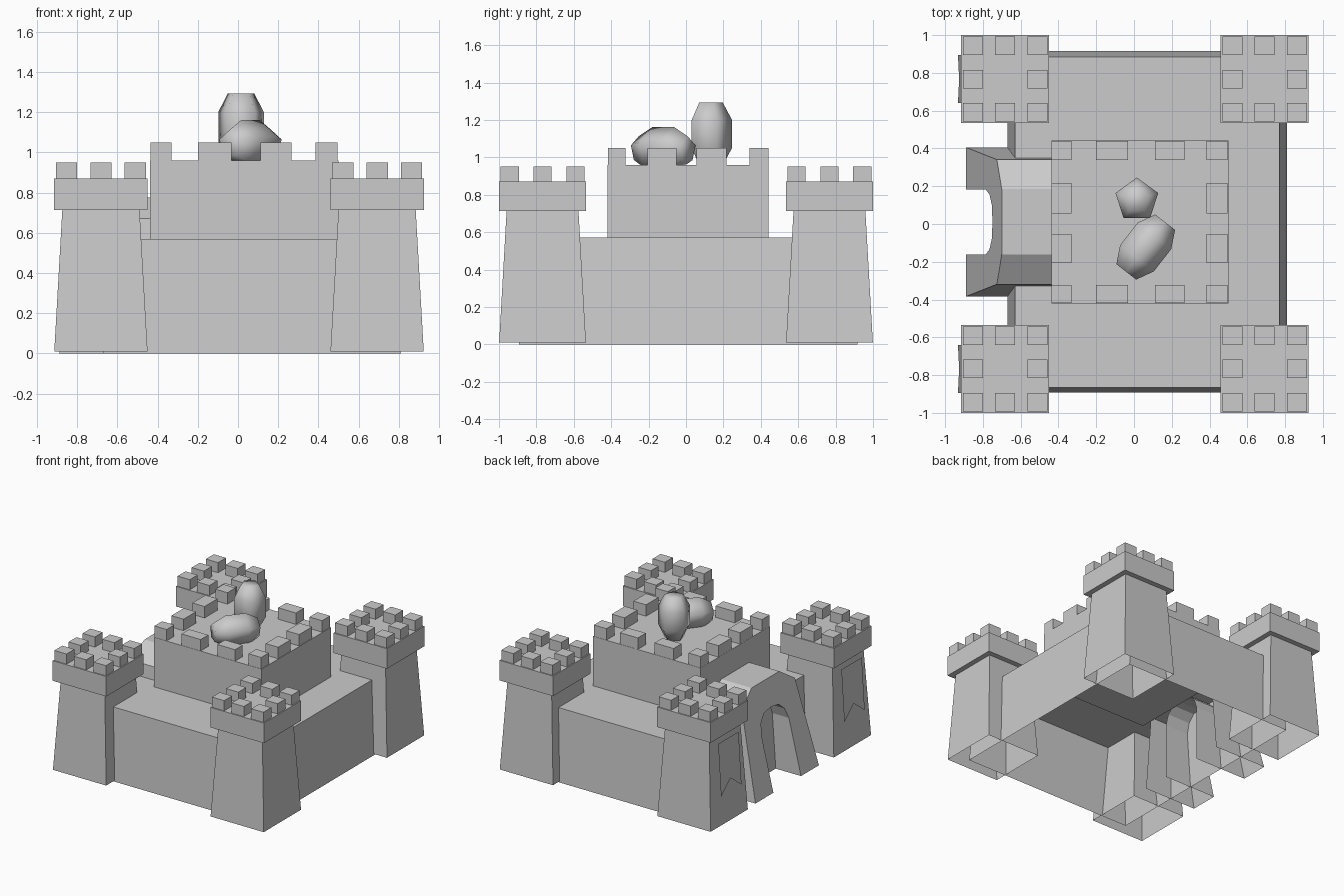
import bpy, bmesh
from math import sin, cos, pi, radians
from mathutils import Matrix, Vector

if "Cube" in bpy.data.objects:
    bpy.data.objects.remove(bpy.data.objects["Cube"])

CX, CY = 0.005, 0.003


def finish(name, bm):
    bmesh.ops.recalc_face_normals(bm, faces=bm.faces[:])
    me = bpy.data.meshes.new(name)
    bm.to_mesh(me)
    bm.free()
    ob = bpy.data.objects.new(name, me)
    bpy.context.collection.objects.link(ob)
    return ob


def loft(bm, rings, bottom=True, top=True):
    """Skin a stack of equal-length point rings, optionally capped."""
    vs = [[bm.verts.new(p) for p in r] for r in rings]
    n = len(rings[0])
    for a, b in zip(vs, vs[1:]):
        for i in range(n):
            j = (i + 1) % n
            bm.faces.new((a[i], a[j], b[j], b[i]))
    if bottom:
        bm.faces.new(vs[0][::-1])
    if top:
        bm.faces.new(vs[-1])


def rect(x0, x1, y0, y1, z):
    return [(x0, y0, z), (x1, y0, z), (x1, y1, z), (x0, y1, z)]


def square(cx, cy, h, z):
    return rect(cx - h, cx + h, cy - h, cy + h, z)


def box(bm, x, y, z):
    loft(bm, [rect(*x, *y, z[0]), rect(*x, *y, z[1])])


# sloped curtain walls, open underneath
bm = bmesh.new()
loft(bm, [rect(-0.67, 0.81, -0.893, 0.917, 0.0),
          rect(-0.63, 0.77, -0.865, 0.885, 0.57)], bottom=False)
finish("curtain_wall", bm)

# central keep with battlements
bm = bmesh.new()
box(bm, (-0.437, 0.5), (-0.42, 0.442), (0.54, 0.96))
finish("keep", bm)

bm = bmesh.new()
xs = [(-0.436, -0.33), (-0.2, -0.033), (0.112, 0.267), (0.385, 0.495)]
ys = [(-0.418, -0.323), (-0.207, -0.052), (0.055, 0.217), (0.34, 0.44)]
for i, x in enumerate(xs):
    for j, y in enumerate(ys):
        if i in (0, 3) or j in (0, 3):
            box(bm, x, y, (0.96, 1.05))
finish("keep_battlements", bm)

# four corner towers: tapered shaft, wide head, merlons
for sx in (-1, 1):
    for sy in (-1, 1):
        tx, ty = CX + sx * 0.687, sy * 0.767
        bm = bmesh.new()
        loft(bm, [square(tx, ty, 0.232, 0.01), square(tx, ty, 0.192, 0.715)],
             bottom=False, top=False)
        finish("tower_shaft", bm)
        bm = bmesh.new()
        loft(bm, [square(tx, ty, 0.233, 0.712), square(tx, ty, 0.233, 0.87)])
        finish("tower_head", bm)
        bm = bmesh.new()
        for i in (-1, 0, 1):
            for j in (-1, 0, 1):
                if i or j:
                    mx, my = tx + i * 0.171, ty + j * 0.176
                    box(bm, (mx - 0.053, mx + 0.053), (my - 0.049, my + 0.049),
                        (0.87, 0.95))
        finish("tower_merlons", bm)

# swallowtail banners on the gate side
for sy in (-1, 1):
    y = sy * 0.767
    bm = bmesh.new()
    pts = [(-0.127, 0.66), (-0.127, 0.25), (0, 0.35), (0.127, 0.25), (0.127, 0.66)]
    bm.faces.new([bm.verts.new((-0.932 + (z - 0.25) * 0.062, y + d, z))
                  for d, z in pts])
    finish("banner", bm)

# gatehouse: arched profile with a leaning front, running back to the keep
outer = [(0.395, 0.0), (0.33, 0.67), (0.173, 0.775)]
inner = [(0.172, 0.0), (0.172, 0.43), (0.145, 0.51), (0.09, 0.56)]
prof = outer + [(-y, z) for y, z in outer[::-1]]
prof += [(-y, z) for y, z in inner] + [(0, 0.575)] + inner[::-1]
front = [(-0.89 + 0.245 * z, y + 0.011, z) for y, z in prof]
back = [(-0.437, y + 0.011, z) for y, z in prof]
bm = bmesh.new()
loft(bm, [front, back], top=False)
# leg undersides stay open
bmesh.ops.delete(bm, geom=[f for f in bm.faces
                           if all(v.co.z < 0.001 for v in f.verts)],
                 context='FACES_ONLY')
finish("gatehouse", bm)


# two five-sided capsules lying on the keep roof
def capsule(name, matrix):
    bm = bmesh.new()
    loft(bm, [[(r * cos(pi / 2 + 2 * pi * k / 5), r * sin(pi / 2 + 2 * pi * k / 5), z)
               for k in range(5)]
              for r, z in ((0.07, -0.167), (0.119, -0.075),
                           (0.119, 0.075), (0.07, 0.167))])
    bm.transform(matrix)
    for f in bm.faces:
        f.smooth = True
    finish(name, bm)


capsule("standing_capsule", Matrix.Translation((0.015, 0.127, 1.125)))
axis = Vector((cos(radians(52)), sin(radians(52)), 0))
up = Vector((0, 0, 1))
rot = Matrix((up.cross(axis), up, axis)).transposed()
# local y becomes up, local z becomes the lying axis
rot.col[0] = up.cross(axis)
capsule("lying_capsule", Matrix.Translation((0.062, -0.122, 1.042)) @ rot.to_4x4())
